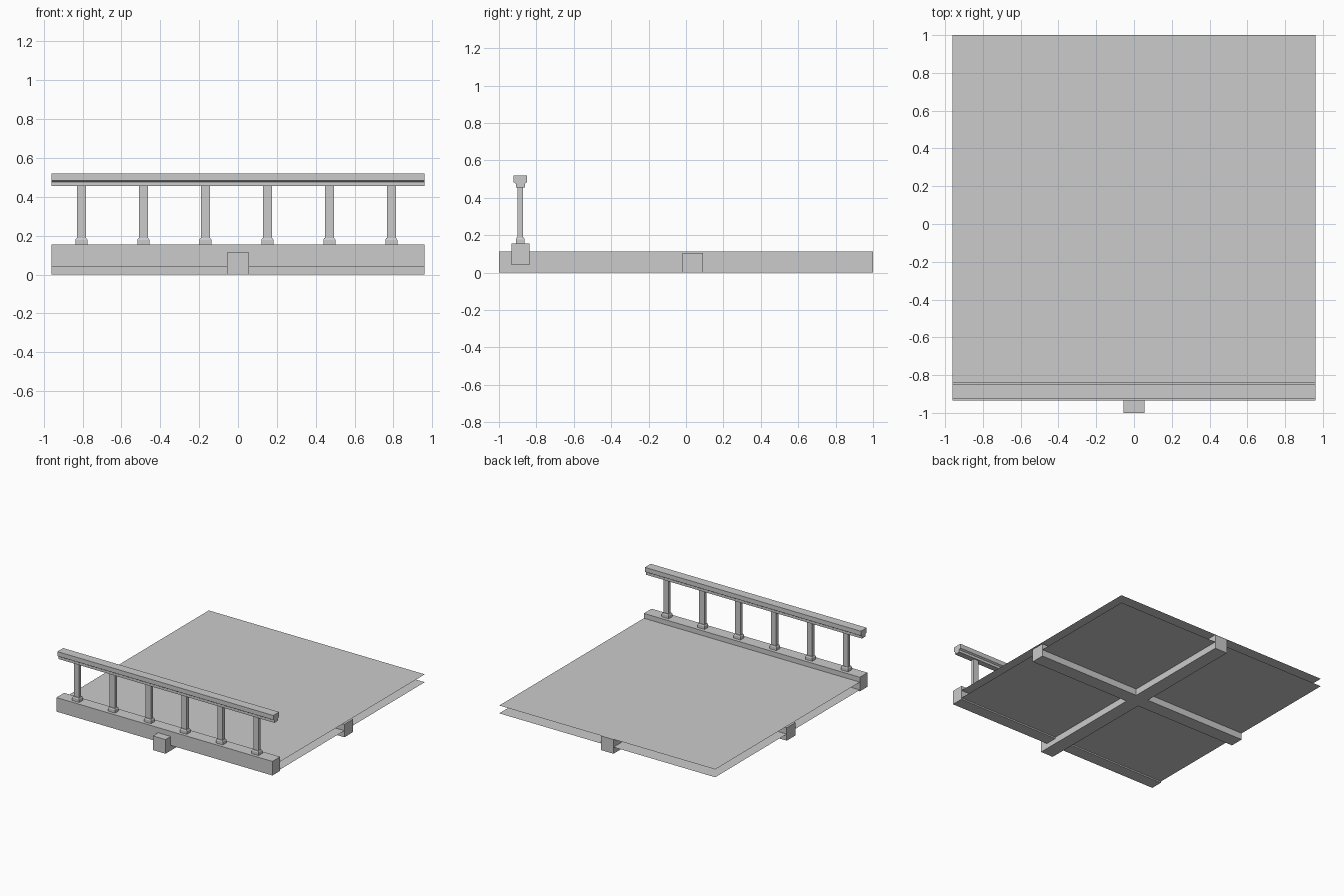
import bpy
import bmesh

cube = bpy.data.objects.get("Cube")
if cube:
    bpy.data.objects.remove(cube, do_unlink=True)

GREY = (0.6, 0.6, 0.6)
grey = bpy.data.materials.new("plain_grey")
grey.use_nodes = True
grey.diffuse_color = (*GREY, 1)
grey.node_tree.nodes["Principled BSDF"].inputs["Base Color"].default_value = (*GREY, 1)

HALF = 0.96       # half width of the platform
RAIL_Y = -0.886   # centre line of the railing


def add_object(name, bm):
    bmesh.ops.recalc_face_normals(bm, faces=bm.faces)
    mesh = bpy.data.meshes.new(name)
    bm.to_mesh(mesh)
    bm.free()
    mesh.materials.append(grey)
    obj = bpy.data.objects.new(name, mesh)
    bpy.context.collection.objects.link(obj)
    return obj


def box(name, xs, ys, zs, taper=1.0):
    """Box between the given limits; taper scales its top face."""
    bm = bmesh.new()
    mid_x, mid_y = sum(xs) / 2, sum(ys) / 2
    for v in bmesh.ops.create_cube(bm, size=1)["verts"]:
        k = taper if v.co.z > 0 else 1
        v.co = (mid_x + v.co.x * (xs[1] - xs[0]) * k,
                mid_y + v.co.y * (ys[1] - ys[0]) * k,
                zs[1] if v.co.z > 0 else zs[0])
    return add_object(name, bm)


def sheet(name, z):
    """Single-surface floor sheet."""
    bm = bmesh.new()
    corners = [(-HALF, RAIL_Y), (HALF, RAIL_Y), (HALF, 1), (-HALF, 1)]
    bm.faces.new([bm.verts.new((x, y, z)) for x, y in corners])
    return add_object(name, bm)


def extrusion(name, half_profile):
    """Symmetric profile of (half depth, height), run along the full width."""
    bm = bmesh.new()
    outline = half_profile + [(-d, z) for d, z in reversed(half_profile)]
    face = bm.faces.new([bm.verts.new((-HALF, RAIL_Y + d, z)) for d, z in outline])
    ext = bmesh.ops.extrude_face_region(bm, geom=[face], use_keep_orig=True)
    for v in ext["geom"]:
        if isinstance(v, bmesh.types.BMVert):
            v.co.x = HALF
    return add_object(name, bm)


# Floor skins and the crossed beams beneath them
sheet("floor_top", 0.116)
sheet("floor_underside", 0.053)
box("long_beam", (-0.056, 0.056), (-1, 1), (0, 0.114))
box("cross_beam", (-HALF, HALF), (-0.02, 0.092), (0, 0.104))

# Curb under the railing
box("curb", (-HALF, HALF), (-0.934, -0.836), (0.042, 0.155))

# Handrail with a wide cap and a narrow lower strip
extrusion("handrail", [(0.024, 0.456), (0.024, 0.476), (0.037, 0.484), (0.037, 0.52)])

# Evenly spaced posts with tapered feet
for i in range(6):
    x = -0.806 + i * 0.319
    box(f"post_{i + 1}", (x - 0.023, x + 0.023),
        (RAIL_Y - 0.014, RAIL_Y + 0.014), (0.155, 0.458))
    box(f"post_foot_lower_{i + 1}", (x - 0.031, x + 0.031),
        (RAIL_Y - 0.023, RAIL_Y + 0.023), (0.153, 0.178))
    box(f"post_foot_upper_{i + 1}", (x - 0.031, x + 0.031),
        (RAIL_Y - 0.023, RAIL_Y + 0.023), (0.178, 0.188), taper=0.82)
